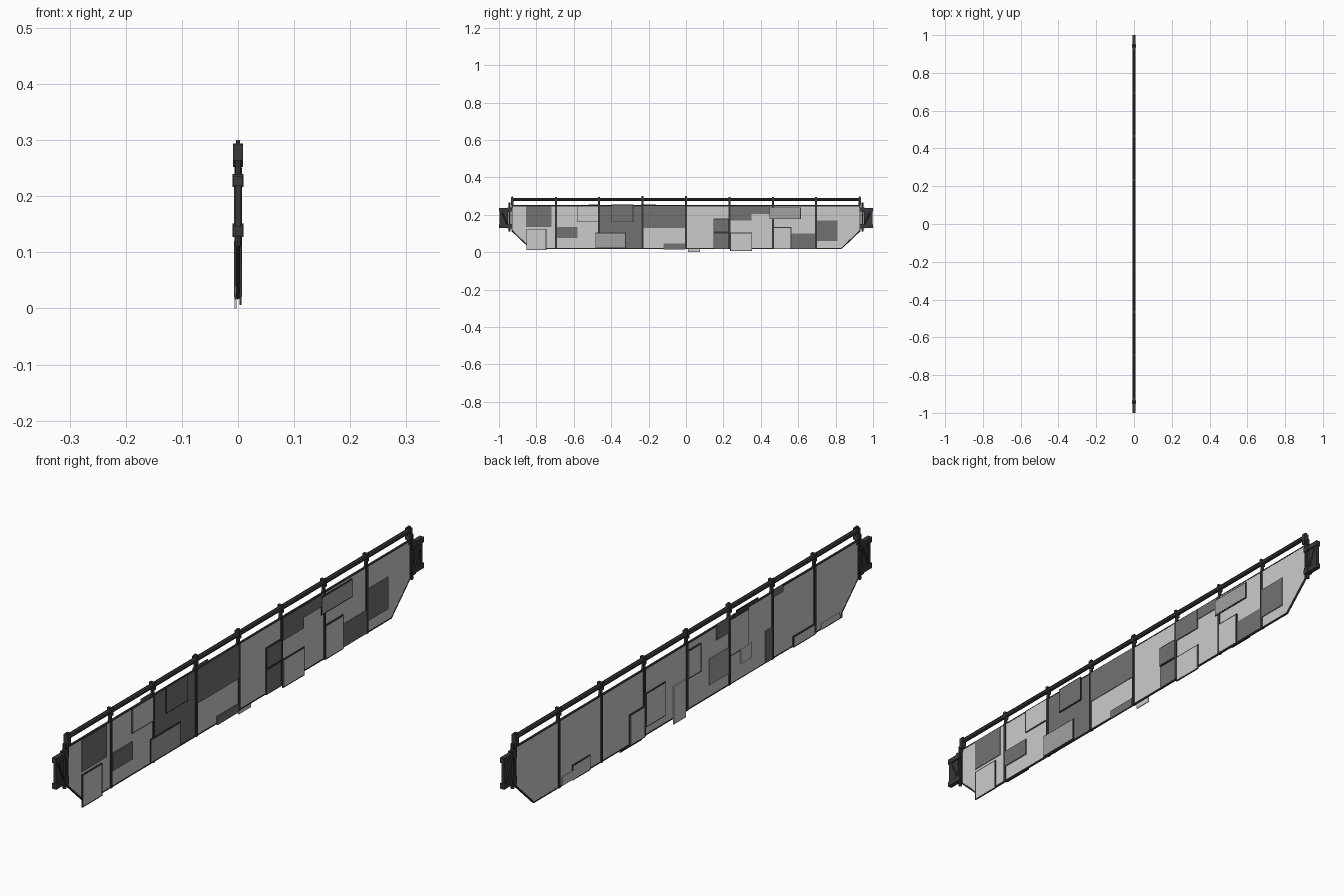
import bpy, bmesh, math
from mathutils import Vector

if "Cube" in bpy.data.objects:
    bpy.data.objects.remove(bpy.data.objects["Cube"])


def grey(name, v):
    m = bpy.data.materials.new(name)
    m.diffuse_color = (v, v, v, 1)
    m.use_nodes = True
    m.node_tree.nodes["Principled BSDF"].inputs["Base Color"].default_value = m.diffuse_color
    return m


FRAME = grey("dark_iron", 0.04)
LIGHT = grey("light_sheet", 0.55)
MID = grey("mid_sheet", 0.36)
DARK = grey("dark_sheet", 0.17)
TONES = {"L": LIGHT, "M": MID, "D": DARK}


def mesh_object(name, bm, mat):
    bmesh.ops.recalc_face_normals(bm, faces=bm.faces)
    me = bpy.data.meshes.new(name)
    bm.to_mesh(me)
    bm.free()
    me.materials.append(mat)
    ob = bpy.data.objects.new(name, me)
    bpy.context.collection.objects.link(ob)
    return ob


def slab(name, outline, x0, x1, mat):
    """Extrude a (y, z) outline from x0 to x1."""
    bm = bmesh.new()
    face = bm.faces.new([bm.verts.new((x0, y, z)) for y, z in outline])
    ext = bmesh.ops.extrude_face_region(bm, geom=[face])
    vs = [v for v in ext["geom"] if isinstance(v, bmesh.types.BMVert)]
    bmesh.ops.translate(bm, verts=vs, vec=(x1 - x0, 0, 0))
    return mesh_object(name, bm, mat)


def box(name, x0, x1, y0, y1, z0, z1, mat=FRAME):
    return slab(name, [(y0, z0), (y1, z0), (y1, z1), (y0, z1)], x0, x1, mat)


def rod(name, a, b, r, sides=8):
    a, b = Vector(a), Vector(b)
    bm = bmesh.new()
    bmesh.ops.create_cone(bm, cap_ends=True, segments=sides, radius1=r, radius2=r, depth=(b - a).length)
    ob = mesh_object(name, bm, FRAME)
    ob.location = (a + b) / 2
    ob.rotation_euler = (b - a).to_track_quat('Z', 'Y').to_euler()
    return ob


# Base wall sheets, one per bay, the end bays with cut lower corners
ribs = [-0.695, -0.465, -0.232, 0, 0.232, 0.465, 0.695]
for i, (y0, y1) in enumerate(zip(ribs[:-1], ribs[1:])):
    box(f"wall_sheet_{i}", -0.003, 0.003, y0, y1, 0.02, 0.247, TONES["LDLLLL"[i]])
for s in (-1, 1):
    slab("end_wall_sheet", [(s * 0.695, 0.02), (s * 0.83, 0.02), (s * 0.93, 0.115),
                            (s * 0.93, 0.247), (s * 0.695, 0.247)], -0.003, 0.003, LIGHT)

# Left face lining of the dark bay
box("left_lining", -0.0035, -0.003, -0.46, -0.237, 0.022, 0.245, LIGHT)

# Edge frame around the sheets
frame = [(-0.93, 0.247), (0.93, 0.247), (0.93, 0.115), (0.83, 0.02), (-0.83, 0.02), (-0.93, 0.115)]
for (ya, za), (yb, zb) in zip(frame, frame[1:] + frame[:1]):
    rod("edge_frame", (0, ya, za), (0, yb, zb), 0.004, 6)

# Ribs with posts and rail collars
for i, y in enumerate(ribs):
    top = 0.30 if i in (2, 3) else 0.293
    box("rib", -0.006, 0.006, y - 0.005, y + 0.005, 0.018, 0.25)
    box("rail_post", -0.004, 0.004, y - 0.005, y + 0.005, 0.235, top)
    box("rail_collar", -0.009, 0.009, y - 0.005, y + 0.005, 0.268, 0.294)

# Top rail
rod("top_rail", (0, -0.93, 0.282), (0, 0.93, 0.282), 0.0085)

# Patches on the +x side: y0, y1, z0, z1, tone
right_patches = [
    (-.855, -.72, .135, .245, "D"), (-.85, -.75, .015, .12, "L"), (-.69, -.58, .075, .135, "D"),
    (-.58, -.47, .165, .245, "L"), (-.48, -.325, .025, .10, "M"), (-.395, -.285, .165, .25, "D"),
    (-.23, -.005, .13, .247, "D"), (-.12, -.005, .015, .045, "D"), (.15, .225, .11, .175, "D"),
    (.15, .225, .02, .10, "D"), (.24, .35, .01, .10, "L"), (.237, .35, .17, .245, "D"),
    (.35, .45, .205, .245, "D"), (.45, .61, .18, .235, "M"), (.47, .56, .02, .13, "L"),
    (.56, .69, .02, .10, "D"), (.70, .81, .06, .17, "D")]
# Patches on the -x side
left_patches = [
    (.53, .62, .02, .065, "L"), (.61, .68, .02, .05, "L"), (.235, .31, .02, .12, "L"),
    (.12, .22, .05, .16, "L"), (.01, .075, 0, .13, "L"), (-.07, -.005, .13, .22, "L"),
    (-.24, -.12, .06, .15, "M"), (-.33, -.237, .12, .24, "L"), (-.35, -.29, .07, .12, "L"),
    (-.24, -.16, .20, .255, "D"), (-.46, -.425, .02, .13, "D"), (-.69, -.58, .02, .05, "L"),
    (-.83, -.73, .02, .04, "L"), (-.52, -.47, .23, .255, "D")]
bordered = {1: {1, 3, 4, 5, 8, 9, 10, 13, 14}, -1: {0, 2, 3, 5, 7, 11}}
for side, patches in ((1, right_patches), (-1, left_patches)):
    for i, (y0, y1, z0, z1, tone) in enumerate(patches):
        d = 0.0055 + 0.0008 * (i % 3)
        x0, x1 = sorted((side * 0.003, side * d))
        box("patch_plate", x0, x1, y0, y1, z0, z1, TONES[tone])
        if i in bordered[side]:
            x0, x1 = sorted((side * 0.003, side * (d - 0.0005)))
            e = 0.004
            box("patch_border", x0, x1, y0 - e, y1 + e, z0 - e, z1 + e)

# End hinges and posts, mirrored to both ends
for s in (-1, 1):
    def part(name, w, ya, yb, z0, z1):
        lo, hi = sorted((s * ya, s * yb))
        box(name, -w, w, lo, hi, z0, z1)
    part("end_rail_post", 0.004, 0.924, 0.934, 0.235, 0.297)
    part("end_rail_block", 0.009, 0.922, 0.936, 0.252, 0.292)
    rod("hinge_pin", (0, s * 0.943, 0.11), (0, s * 0.943, 0.265), 0.006)
    for z in (0.129, 0.218):
        part("hinge_arm", 0.008, 0.93, 1.0, z, z + 0.018)
        part("hinge_collar", 0.010, 0.934, 0.954, z - 0.002, z + 0.022)
    part("hinge_outer_post", 0.005, 0.985, 0.997, 0.135, 0.235)
    part("hinge_web", 0.003, 0.952, 0.988, 0.140, 0.225)
    rod("hinge_brace", (0.003, s * 0.95, 0.14), (0.003, s * 0.99, 0.225), 0.004, 6)
    rod("hinge_brace", (-0.003, s * 0.95, 0.225), (-0.003, s * 0.99, 0.14), 0.004, 6)
